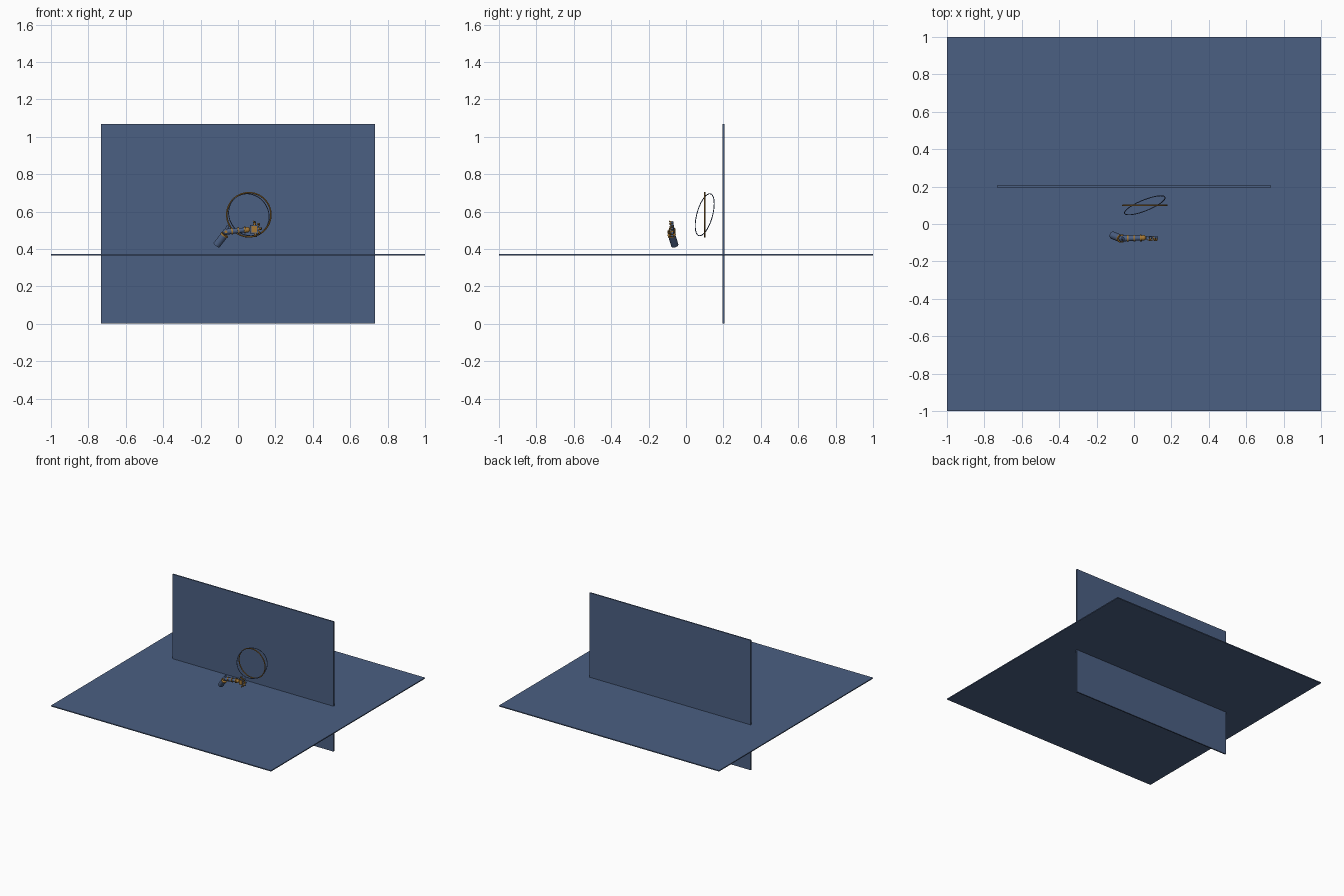
import bpy, bmesh, math
from mathutils import Vector

cube = bpy.data.objects.get("Cube")
if cube:
    bpy.data.objects.remove(cube, do_unlink=True)


def material(name, rgb):
    m = bpy.data.materials.new(name)
    m.use_nodes = True
    color = (*rgb, 1)
    m.diffuse_color = color
    m.node_tree.nodes["Principled BSDF"].inputs["Base Color"].default_value = color
    return m


BLUE = material("slate_blue", (0.07, 0.115, 0.225))
GOLD = material("dark_gold", (0.38, 0.19, 0.035))


def finish(name, mat, smooth=True):
    ob = bpy.context.object
    ob.name = name
    ob.data.materials.append(mat)
    if smooth:
        bpy.ops.object.shade_smooth_by_angle()
    return ob


def box(name, loc, size, mat, direction=None):
    bpy.ops.mesh.primitive_cube_add(size=1, location=loc)
    ob = bpy.context.object
    ob.scale = size
    if direction:
        ob.rotation_euler = Vector(direction).to_track_quat("Z", "Y").to_euler()
    return finish(name, mat, False)


def rod(name, a, b, r1, mat, r2=None):
    a, b = Vector(a), Vector(b)
    bpy.ops.mesh.primitive_cone_add(vertices=20, radius1=r1, radius2=r1 if r2 is None else r2,
                                    depth=(b - a).length, location=(a + b) / 2)
    bpy.context.object.rotation_euler = (b - a).to_track_quat("Z", "Y").to_euler()
    return finish(name, mat)


def ball(name, loc, r, mat):
    bpy.ops.mesh.primitive_uv_sphere_add(segments=16, ring_count=10, radius=r, location=loc)
    return finish(name, mat)


def ring(name, loc, normal, radius, tube, mat):
    bpy.ops.mesh.primitive_torus_add(major_segments=72, minor_segments=8, location=loc,
                                     major_radius=radius, minor_radius=tube)
    bpy.context.object.rotation_euler = Vector(normal).to_track_quat("Z", "Y").to_euler()
    return finish(name, mat)


# Crossing sheets
box("floor_panel", (0, 0, 0.369), (2, 2, 0.008), BLUE)
box("wall_panel", (0, 0.2, 0.534), (1.464, 0.01, 1.067), BLUE)

# Two thin rings sharing a centre
ring("upright_ring", (0.058, 0.1, 0.583), (0, 1, 0), 0.118, 0.004, GOLD)
ring("tilted_ring", (0.058, 0.1, 0.583), (-0.36, 0.9, -0.25), 0.116, 0.0025, BLUE)

# Lower arm sleeve with cuff
base, cuff = Vector((-0.115, -0.06, 0.42)), Vector((-0.075, -0.076, 0.472))
rod("arm_sleeve", base, cuff, 0.02, BLUE)
rod("sleeve_cuff", cuff, cuff.lerp(base, -0.1), 0.022, GOLD)
elbow = Vector((-0.065, -0.078, 0.492))
ball("elbow_joint", elbow, 0.017, BLUE)
rod("elbow_pin", elbow - Vector((0, 0.021, 0)), elbow + Vector((0, 0.021, 0)), 0.008, GOLD)
rod("elbow_strut", elbow, (-0.055, -0.08, 0.525), 0.01, BLUE, 0.006)

# Segmented forearm running to the wrist
wrist = Vector((0.05, -0.074, 0.503))
rod("forearm", elbow, wrist, 0.016, BLUE, 0.012)
for i, t in enumerate((0.25, 0.55, 0.85)):
    p = elbow.lerp(wrist, t)
    rod(f"forearm_band_{i + 1}", p, elbow.lerp(wrist, t + 0.07), 0.018, GOLD)
ball("wrist_joint", wrist, 0.015, GOLD)

# Palm and curled fingers
palm = Vector((0.086, -0.073, 0.505))
box("palm", palm, (0.042, 0.02, 0.046), BLUE)
box("palm_plate", palm - Vector((0, 0.013, 0)), (0.03, 0.007, 0.034), GOLD)
for i, angle in enumerate((-75, -35, 5, 45, 85)):
    a = math.radians(angle)
    out = Vector((math.cos(a), 0, math.sin(a)))
    root = palm + out * 0.018
    knuckle = palm + out * 0.036
    tip = palm + out * 0.04 + Vector((-0.006, -0.016, 0.003))
    rod(f"finger_{i + 1}_base", root, knuckle, 0.007, GOLD)
    ball(f"finger_{i + 1}_knuckle", knuckle, 0.0075, BLUE)
    rod(f"finger_{i + 1}_tip", knuckle, tip, 0.006, GOLD, 0.004)
